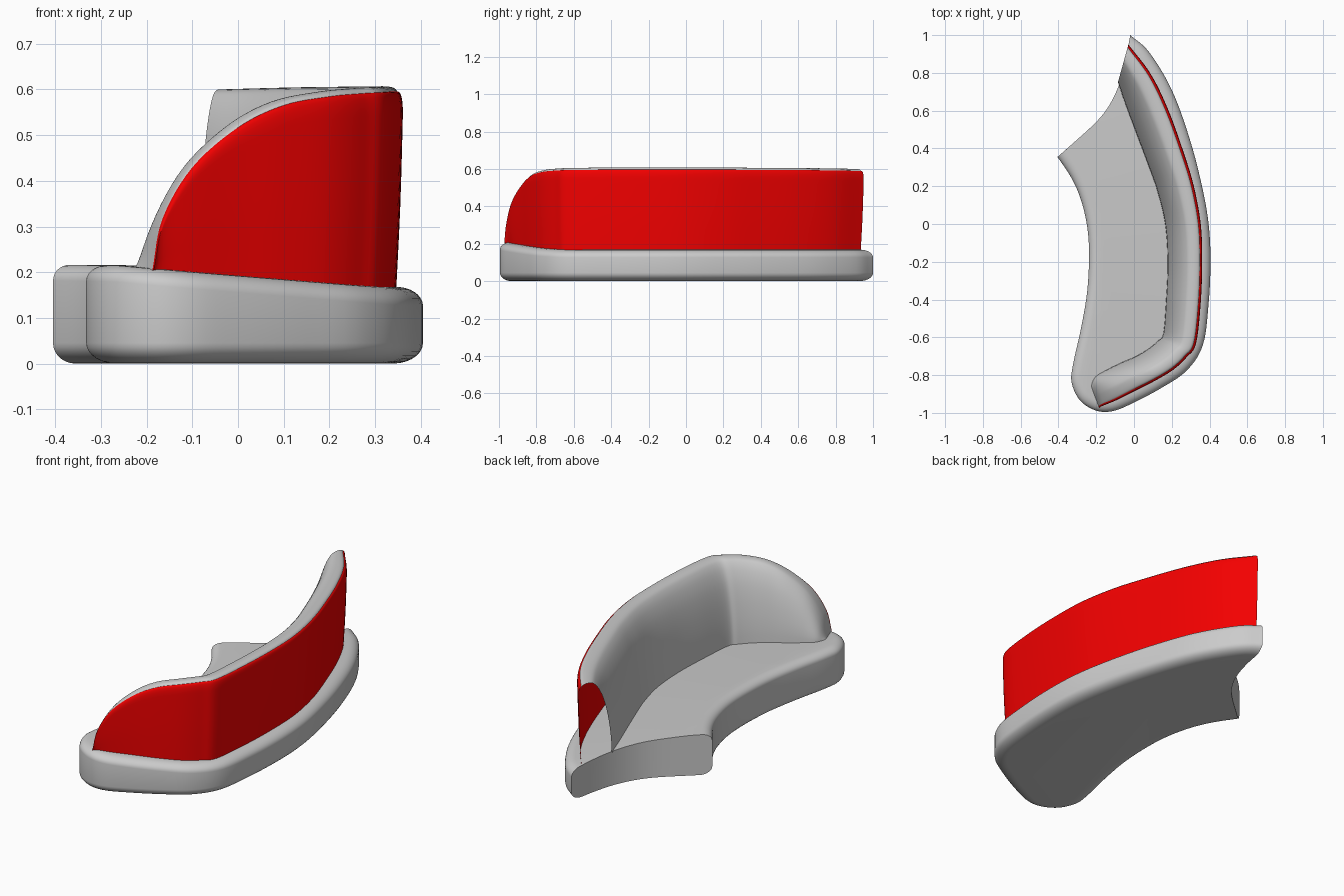
import bpy, bmesh, math
from mathutils import Vector
from mathutils.geometry import delaunay_2d_cdt, intersect_point_line

if "Cube" in bpy.data.objects:
    bpy.data.objects.remove(bpy.data.objects["Cube"])


def spline(pts, n=6):
    """Catmull-Rom through points of any dimension."""
    p = [Vector(q) for q in pts]
    p = [2 * p[0] - p[1]] + p + [2 * p[-1] - p[-2]]
    out = []
    for a, b, c, d in zip(p, p[1:], p[2:], p[3:]):
        for i in range(n):
            t = i / n
            out.append(0.5 * (2 * b + (c - a) * t + (2 * a - 5 * b + 4 * c - d) * t * t
                              + (3 * b - a - 3 * c + d) * t ** 3))
    return out + [p[-2]]


def make(name, rows, closed=False, patches=(), color=None):
    """Skin equally long point rows, then weld on extra (verts, faces) patches."""
    n = len(rows[0])
    verts = [tuple(v) for r in rows for v in r]
    faces = []
    for i in range(len(rows) - 1):
        for j in range(n if closed else n - 1):
            k = (j + 1) % n
            faces.append((i * n + j, (i + 1) * n + j, (i + 1) * n + k, i * n + k))
    for pv, pf in patches:
        base = len(verts)
        verts += pv
        faces += [tuple(base + i for i in f) for f in pf]
    me = bpy.data.meshes.new(name)
    me.from_pydata(verts, [], faces)
    bm = bmesh.new()
    bm.from_mesh(me)
    bmesh.ops.remove_doubles(bm, verts=bm.verts, dist=1e-5)
    bmesh.ops.recalc_face_normals(bm, faces=bm.faces)
    bm.to_mesh(me)
    bm.free()
    me.polygons.foreach_set("use_smooth", [True] * len(me.polygons))
    me.set_sharp_from_angle(angle=math.radians(38))
    ob = bpy.data.objects.new(name, me)
    bpy.context.collection.objects.link(ob)
    if color:
        mat = bpy.data.materials.new(name)
        mat.diffuse_color = color
        mat.use_nodes = True
        mat.node_tree.nodes["Principled BSDF"].inputs["Base Color"].default_value = mat.diffuse_color
        me.materials.append(mat)
    return ob


# Seat plan: long outline plus the concave cut at one end
outline = spline([(-.02, 1), (.08, .91), (.2, .71), (.295, .45), (.36, .2), (.395, 0),
                  (.405, -.2), (.395, -.42), (.365, -.64), (.28, -.775), (.15, -.865),
                  (0, -.945), (-.11, -.99), (-.2, -.988), (-.285, -.935), (-.33, -.84),
                  (-.322, -.74), (-.28, -.55), (-.247, -.35), (-.238, -.15), (-.25, 0),
                  (-.285, .14), (-.335, .25), (-.405, .355)], 5)
cut = spline([(-.02, 1), (-.045, .86), (-.08, .735), (-.13, .63), (-.2, .54),
              (-.32, .43), (-.405, .355)], 8)
cut_len = sum((b - a).length for a, b in zip(cut, cut[1:]))
back_line = outline[:41] + [Vector((.31, -1.1))]


def seat_z(x, y):
    """Seat top rises with distance from the back edge."""
    p, best = Vector((x, y)), 9
    for a, b in zip(back_line, back_line[1:]):
        q, t = intersect_point_line(p, a, b)
        q = a.lerp(b, min(1, max(0, t)))
        best = min(best, (q.to_2d() - p).length)
    return min(.163 + .088 * best, .2 + .025 * best)


def normal(i):
    t = (outline[min(i + 1, len(outline) - 1)] - outline[max(i - 1, 0)]).normalized()
    return Vector((t.y, -t.x))


c0, c1 = (cut[1] - cut[0]).normalized(), (cut[-2] - cut[-1]).normalized()
k0, k1 = c0.dot(normal(0)), c1.dot(normal(len(outline) - 1))


def ring(d):
    """Outline inset by d, its ends sliding along the cut."""
    pts = []
    for i, p in enumerate(outline):
        v = normal(i)
        for end, c, k in ((outline[0], c0, k0), (outline[-1], c1, k1)):
            v = v.lerp(c / k, max(0, 1 - (p - end).length / 0.15))
        pts.append(p + v * d)
    a, b = d / k0 / cut_len, d / k1 / cut_len
    for j in range(23, 0, -1):
        f = (a + (1 - a - b) * j / 24) * (len(cut) - 1)
        i = min(int(f), len(cut) - 2)
        pts.append(cut[i].lerp(cut[i + 1], f - i))
    return pts


# Seat: rounded bottom edge, then rounded top edge on the tilted top
rows = []
for s in range(8):
    a = math.pi / 2 * s / 7
    rows.append([(p.x, p.y, .045 * (1 - math.cos(a))) for p in ring(.065 * (1 - math.sin(a)))])
for s in range(8):
    a = math.pi / 2 * s / 7
    rows.append([(p.x, p.y, seat_z(p.x, p.y) - .036 * (1 - math.sin(a)))
                 for p in ring(.05 * (1 - math.cos(a)))])

# Seat top surface, triangulated with interior points so it follows the tilt
rim = ring(.05)
grid = [Vector((-.4 + .04 * i, -1 + .05 * j)) for i in range(21) for j in range(41)]
grid = [g for g in grid if min((g - r).length for r in rim) > .02]
tv, _, tf, *_ = delaunay_2d_cdt(rim + grid, [], [list(range(len(rim)))], 1, 1e-6)
top = ([(v.x, v.y, seat_z(v.x, v.y)) for v in tv], tf)
used = sorted({i for f in tf for i in f})
remap = {o: i for i, o in enumerate(used)}
top = ([top[0][i] for i in used], [tuple(remap[i] for i in f) for f in tf])
bottom = (rows[0], [tuple(range(len(rim)))])
make("seat", rows, closed=True, patches=(top, bottom))

# Backrest stations: outer foot x y, inner foot x y, top height
stations = spline([(-.033, .938, -.085, .75, .6), (.08, .785, -.04, .62, .603),
                   (.17, .6, .02, .46, .605), (.25, .38, .08, .3, .606),
                   (.305, .2, .125, .17, .607), (.342, 0, .165, 0, .607),
                   (.35, -.2, .178, -.2, .607), (.342, -.42, .17, -.4, .607),
                   (.318, -.63, .155, -.58, .605), (.27, -.7, .125, -.62, .602),
                   (.2, -.765, .07, -.665, .595), (.1, -.825, 0, -.705, .575),
                   (0, -.875, -.07, -.735, .525), (-.1, -.925, -.15, -.775, .435),
                   (-.165, -.952, -.205, -.81, .32), (-.187, -.965, -.23, -.86, .205)], 6)


def sweep(profile):
    """Profile u runs outer to inner foot, v runs seat to top."""
    rows = []
    for ox, oy, ix, iy, top in stations:
        row = []
        for u, v in profile:
            x, y = ox + (ix - ox) * u, oy + (iy - oy) * u
            z = seat_z(x, y) - .004
            row.append((x, y, z + (top - z) * v))
        rows.append(row)
    return rows


make("back_cushion", sweep(spline([(.0, .97), (.05, .992), (.18, 1), (.34, .988), (.45, .955),
                                   (.58, .88), (.72, .75), (.84, .57), (.93, .36),
                                   (.98, .17), (1, 0)], 3)))
make("back_panel", sweep(spline([(.02, 0), (-.03, .4), (-.06, .8), (-.062, .9), (-.045, .95),
                                 (-.02, .97), (.01, .975)], 3)), color=(.9, 0, 0, 1))
